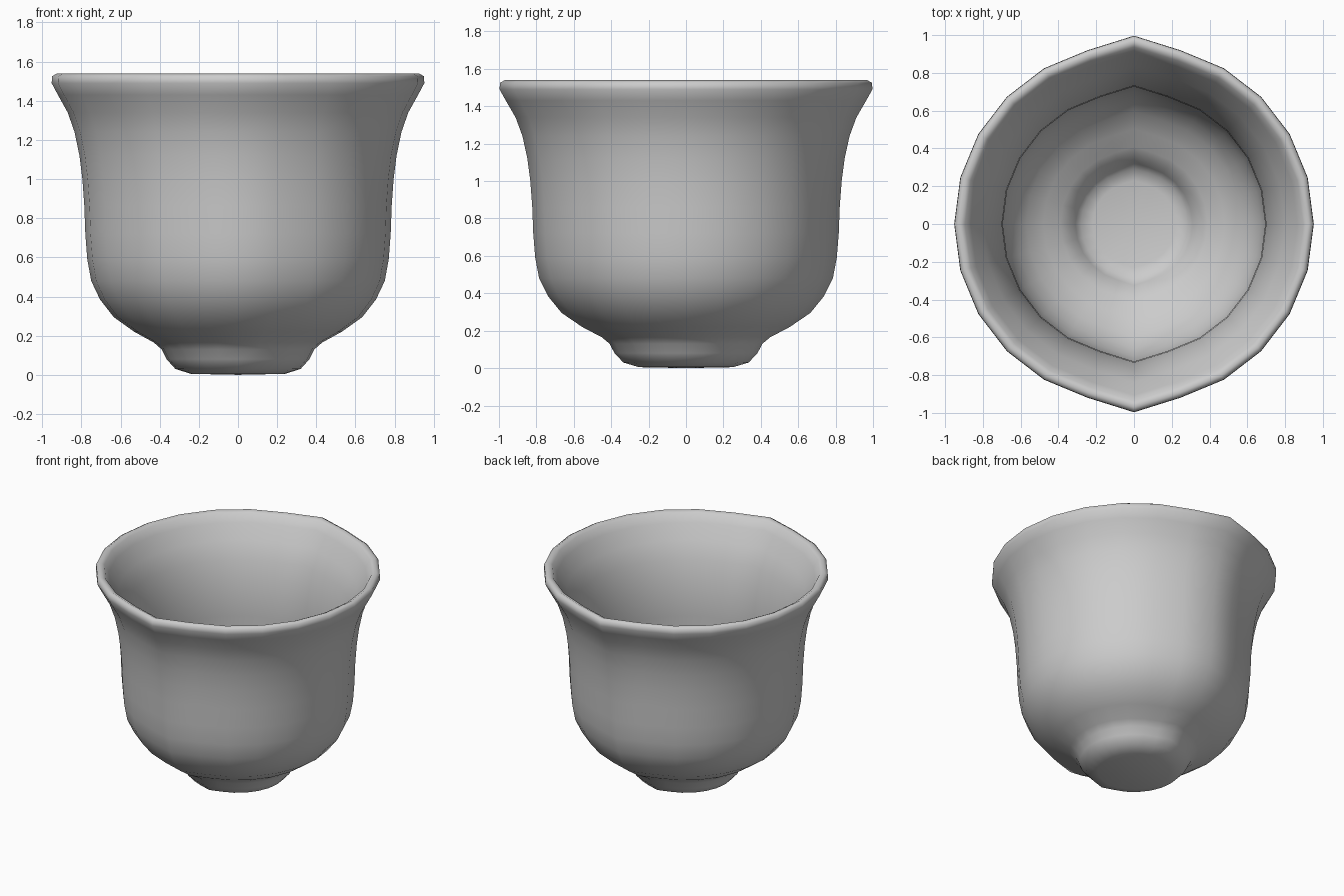
import bpy, bmesh
from math import cos, sin, pi

cube = bpy.data.objects.get("Cube")
if cube:
    bpy.data.objects.remove(cube)

# Plain grey ceramic
glaze = bpy.data.materials.new("grey_ceramic")
glaze.use_nodes = True
grey = (0.6, 0.6, 0.6, 1)
glaze.diffuse_color = grey
glaze.node_tree.nodes["Principled BSDF"].inputs["Base Color"].default_value = grey

SIDES = 24
RIDGE = 1.047  # front and back corners stick out

# Outer wall from foot to rim, as (radius, height)
outer = [(0.24, 0.005), (0.32, 0.03), (0.365, 0.08), (0.39, 0.13), (0.43, 0.165),
         (0.53, 0.22), (0.635, 0.295), (0.705, 0.385), (0.75, 0.48), (0.77, 0.59),
         (0.78, 0.72), (0.785, 0.86), (0.795, 1.0), (0.81, 1.12), (0.835, 1.24),
         (0.87, 1.34), (0.92, 1.43), (0.952, 1.49), (0.95, 1.525), (0.925, 1.54)]

# Inner wall from rim down into the hollow foot
inner = [(0.895, 1.525), (0.865, 1.47), (0.80, 1.37), (0.75, 1.25), (0.72, 1.12),
         (0.70, 1.0), (0.695, 0.86), (0.70, 0.72), (0.695, 0.61), (0.67, 0.51),
         (0.63, 0.43), (0.57, 0.355), (0.48, 0.29), (0.39, 0.24), (0.34, 0.2),
         (0.31, 0.15), (0.28, 0.11), (0.22, 0.095)]


def add_ring(bm, radius, z):
    ring = []
    for i in range(SIDES):
        a = 2 * pi * i / SIDES
        r = radius * (RIDGE if i % (SIDES // 2) == SIDES // 4 else 1)
        ring.append(bm.verts.new((r * cos(a), r * sin(a), z)))
    return ring


def cap(bm, ring, z):
    centre = bm.verts.new((0, 0, z))
    for i in range(SIDES):
        bm.faces.new((ring[i], ring[(i + 1) % SIDES], centre))


# Cup body: lathe with two ridged corners
bm = bmesh.new()
rings = [add_ring(bm, r, z) for r, z in outer + inner]
for low, high in zip(rings, rings[1:]):
    for i in range(SIDES):
        j = (i + 1) % SIDES
        bm.faces.new((low[i], low[j], high[j], high[i]))
cap(bm, rings[0], 0)
cap(bm, rings[-1], 0.09)
bmesh.ops.recalc_face_normals(bm, faces=bm.faces)
for face in bm.faces:
    face.smooth = True

mesh = bpy.data.meshes.new("cup")
bm.to_mesh(mesh)
bm.free()
mesh.materials.append(glaze)
bpy.context.collection.objects.link(bpy.data.objects.new("cup", mesh))
